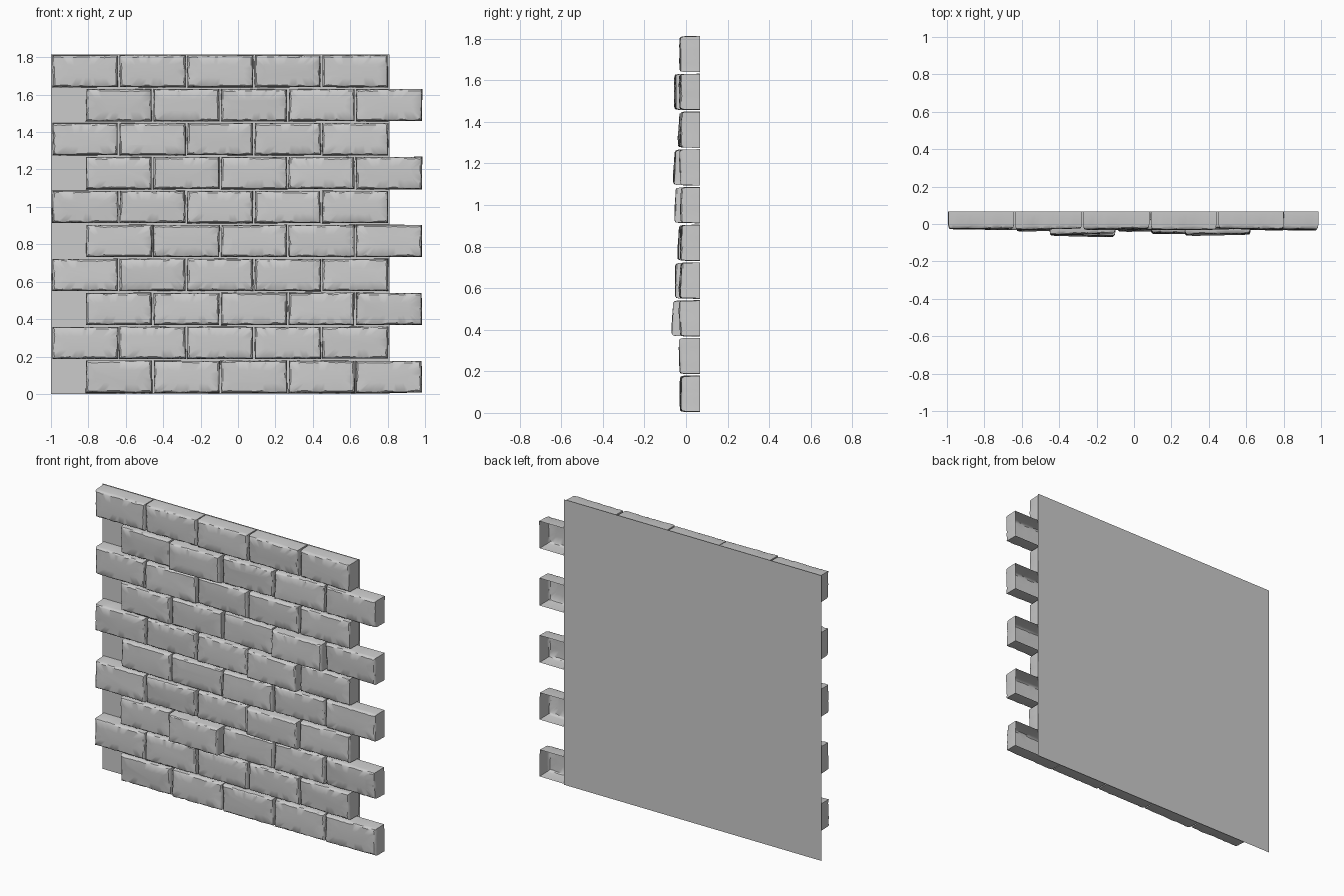
import bpy, bmesh, random
from mathutils import Vector

if "Cube" in bpy.data.objects:
    bpy.data.objects.remove(bpy.data.objects["Cube"])

random.seed(7)
BACK, FRONT = 0.067, -0.026
PITCH_X, PITCH_Z = 0.361, 0.1815
GAP = 0.009
# bricks that stand proud of the wall: (row, column) -> extra depth
PROUD = {(2, 1): 0.037, (3, 3): 0.025, (4, 2): 0.010, (5, 3): 0.024,
         (6, 3): 0.030, (7, 1): 0.006, (8, 1): 0.027}


def new_object(name, bm):
    bmesh.ops.recalc_face_normals(bm, faces=bm.faces)
    me = bpy.data.meshes.new(name)
    bm.to_mesh(me)
    bm.free()
    ob = bpy.data.objects.new(name, me)
    bpy.context.collection.objects.link(ob)
    return ob


def outline(corners, nx=16, nz=8):
    """Points round a four-cornered outline."""
    pts = []
    for i, n in enumerate((nx, nz, nx, nz)):
        a, b = Vector(corners[i]), Vector(corners[(i + 1) % 4])
        pts += [a.lerp(b, k / n) for k in range(n)]
    return pts


def brick(name, x0, x1, z0, z1, proud):
    """Open-backed stone block with chipped front edges."""
    r = random.uniform
    j = 0.005
    corners = [(x0 + r(0, j), z0 + r(0, 0.003)), (x1 - r(0, j), z0 + r(0, 0.003)),
               (x1 - r(0, j), z1 - r(0, 0.003)), (x0 + r(0, j), z1 - r(0, 0.003))]
    pts = outline(corners)
    cx, cz = (x0 + x1) / 2, (z0 + z1) / 2
    hx, hz = (x1 - x0) / 2, (z1 - z0) / 2
    tx, tz = r(-0.004, 0.004), r(-0.004, 0.004)
    bm = bmesh.new()

    def ring(inset, depth, noise, depth_noise):
        vs = []
        for p in pts:
            u, v = (p.x - cx) / hx, (p.y - cz) / hz
            d = inset + r(0, noise)
            y = BACK if depth is None else (
                FRONT - proud + tx * u + tz * v + depth + r(0, depth_noise))
            vs.append(bm.verts.new((cx + u * (hx - d), y, cz + v * (hz - d))))
        return vs

    rings = [ring(0, None, 0, 0),              # open back rim
             ring(0.0005, 0.016, 0.0015, 0.007),  # where the chipping starts
             ring(0.003, 0.004, 0.003, 0.005),   # worn edge
             ring(0.009, 0.0, 0.005, 0.001),     # edge of the face
             ring(0.045, -0.002, 0.012, 0.001)]  # slightly domed face
    n = len(pts)
    for a, b in zip(rings, rings[1:]):
        for i in range(n):
            k = (i + 1) % n
            bm.faces.new((a[i], a[k], b[k], b[i]))
    bm.faces.new(rings[-1])
    ob = new_object(name, bm)
    # the face was wound by ring order; make it look outwards (-y)
    if ob.data.polygons[-1].normal.y > 0:
        ob.data.flip_normals()
    return ob


# backing sheet
bm = bmesh.new()
bm.faces.new([bm.verts.new(c) for c in ((-1, BACK, 0), (-1, BACK, 1.815),
                                        (0.81, BACK, 1.815), (0.81, BACK, 0))])
new_object("backing_sheet", bm)

# ten courses of five bricks, every other course shifted half a brick
bricks = []
for row in range(10):
    start = -0.815 if row % 2 == 0 else -0.996
    z0 = 0.004 + row * PITCH_Z
    for col in range(5):
        x0 = start + col * PITCH_X
        proud = PROUD.get((row, col), random.uniform(-0.002, 0.002))
        bricks.append(brick(f"brick_row{row + 1}_{col + 1}", x0, x0 + PITCH_X - GAP / 2 + 0.001,
                            z0, z0 + PITCH_Z - GAP + 0.003, proud))

# smooth stone faces, sharp chipped edges
for ob in bricks:
    ob.select_set(True)
bpy.context.view_layer.objects.active = bricks[0]
bpy.ops.object.shade_smooth_by_angle(angle=0.6)
